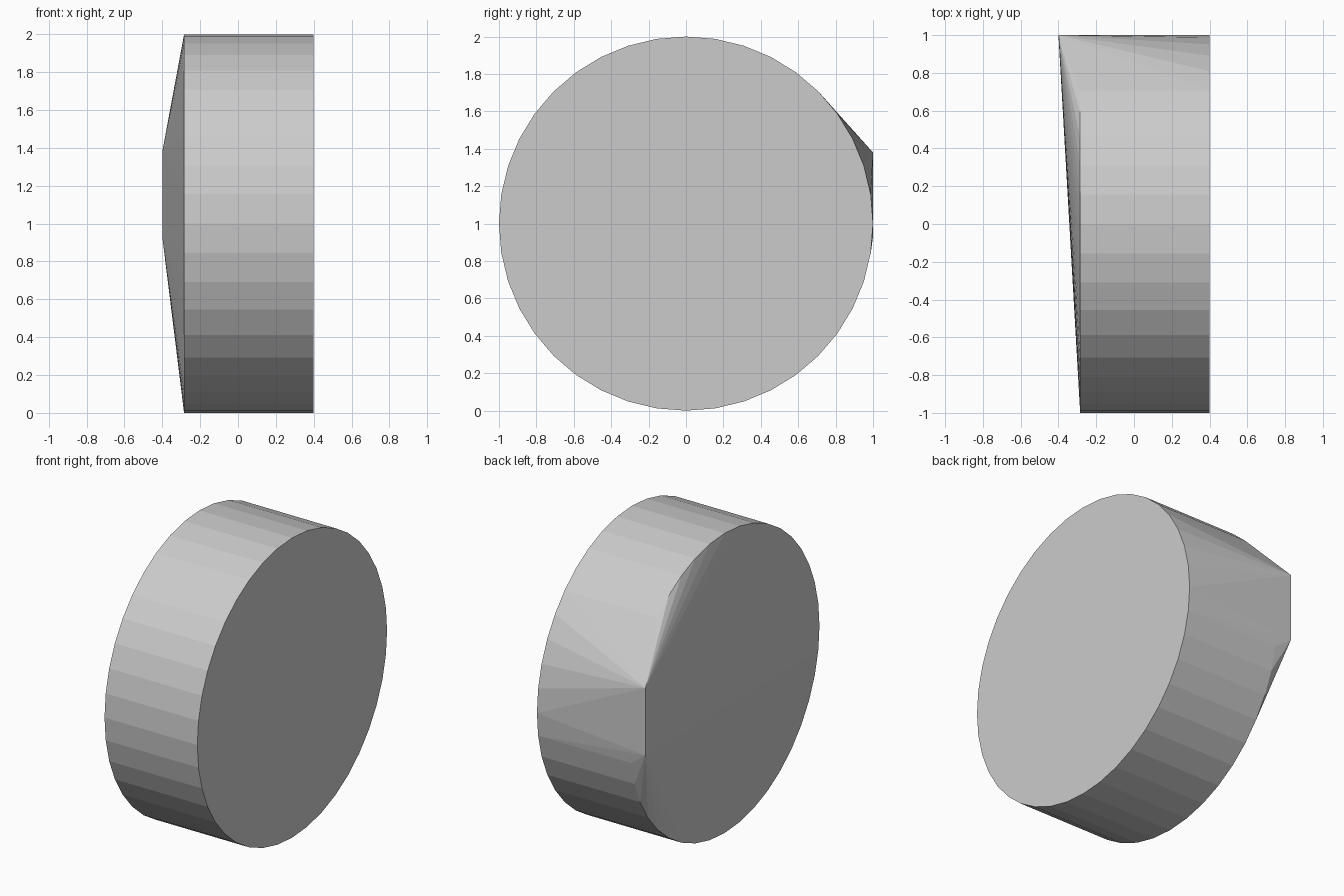
import bpy, bmesh, math

if "Cube" in bpy.data.objects:
    bpy.data.objects.remove(bpy.data.objects["Cube"])

SIDES = 40
RADIUS = 1.0
X_BACK, X_FRONT, X_RIDGE = -0.285, 0.4, -0.4

bm = bmesh.new()

# Two round rims of the disc, axis along x
for x in (X_BACK, X_FRONT):
    for i in range(SIDES):
        a = 2 * math.pi * i / SIDES
        bm.verts.new((x, RADIUS * math.cos(a), 1 + RADIUS * math.sin(a)))

# Short upright ridge that pulls one edge of the disc outwards
for z in (0.93, 1.38):
    bm.verts.new((X_RIDGE, 1.0, z))

# Wrap everything in one convex skin and merge the flat areas
bmesh.ops.convex_hull(bm, input=bm.verts[:])
bmesh.ops.dissolve_limit(bm, angle_limit=math.radians(0.5),
                         verts=bm.verts[:], edges=bm.edges[:])
bmesh.ops.recalc_face_normals(bm, faces=bm.faces[:])

mesh = bpy.data.meshes.new("ridged_disc")
bm.to_mesh(mesh)
bm.free()
disc = bpy.data.objects.new("ridged_disc", mesh)
bpy.context.collection.objects.link(disc)
